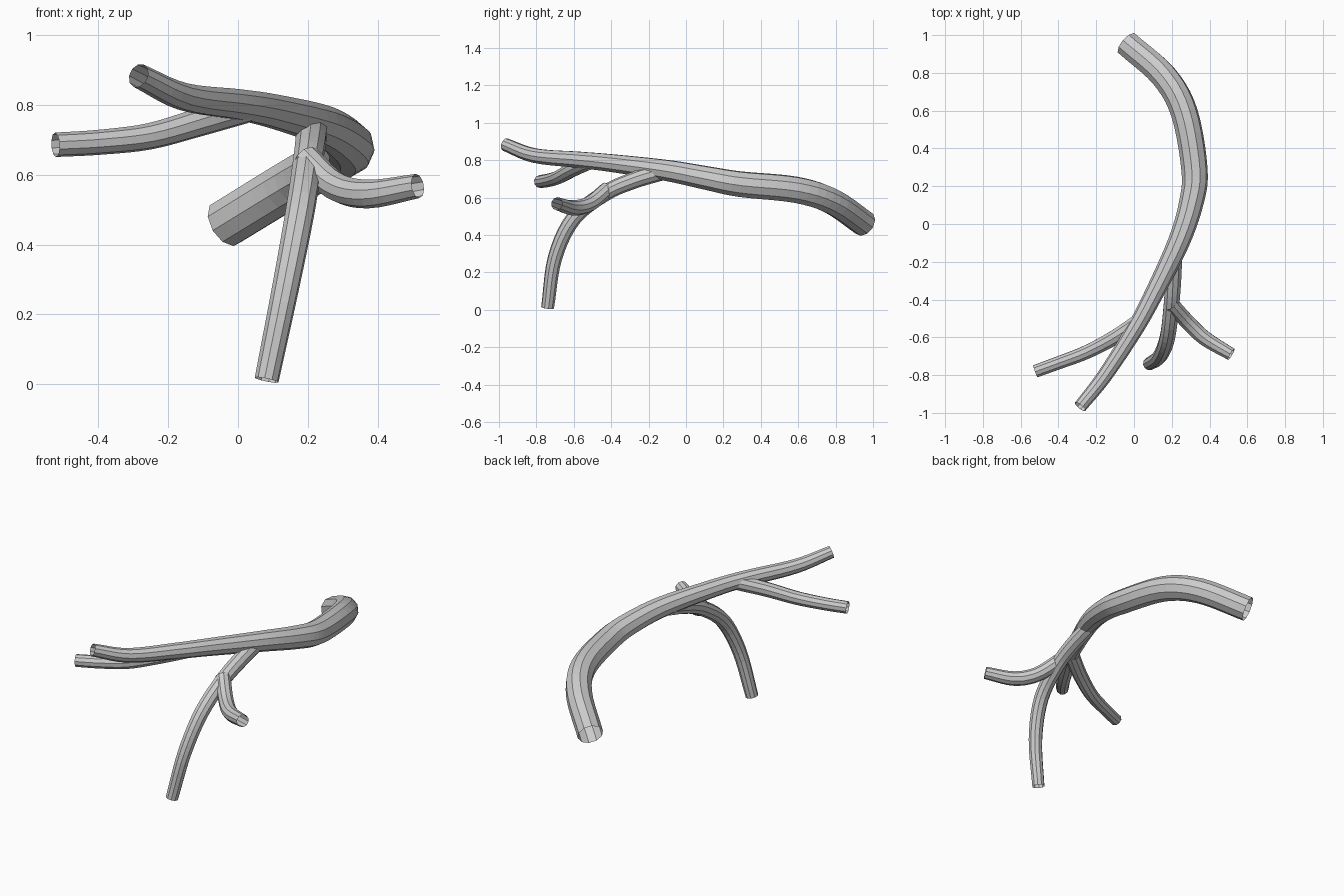
import bpy, bmesh, math
from mathutils import Vector

if "Cube" in bpy.data.objects:
    bpy.data.objects.remove(bpy.data.objects["Cube"])

SIDES = 10
STEPS = 5  # rings between two path points

bark = bpy.data.materials.new("pale_grey")
bark.diffuse_color = (0.6, 0.6, 0.6, 1)
bark.use_nodes = True
bark.node_tree.nodes["Principled BSDF"].inputs["Base Color"].default_value = bark.diffuse_color


def smooth_path(points):
    """Catmull-Rom through (x, y, z, radius) points."""
    p = [Vector(q) for q in points]
    p = [2 * p[0] - p[1]] + p + [2 * p[-1] - p[-2]]
    out = []
    for i in range(1, len(p) - 2):
        a, b, c, d = p[i - 1:i + 3]
        for s in range(STEPS):
            t = s / STEPS
            out.append(0.5 * (2 * b + (c - a) * t + (2 * a - 5 * b + 4 * c - d) * t ** 2
                              + (3 * b - a - 3 * c + d) * t ** 3))
    return out + [p[-2]]


def tube(name, points):
    """Open-ended tapered tube swept along a smooth path."""
    path = smooth_path(points)
    pos = [q.to_3d() for q in path]
    bm = bmesh.new()
    side, last = Vector((0, 0, 1)), None
    for i, c in enumerate(pos):
        tan = (pos[min(i + 1, len(pos) - 1)] - pos[max(i - 1, 0)]).normalized()
        side = (side - tan * side.dot(tan)).normalized()
        up = tan.cross(side)
        ring = []
        for k in range(SIDES):
            a = 2 * math.pi * k / SIDES
            ring.append(bm.verts.new(c + path[i][3] * (side * math.cos(a) + up * math.sin(a))))
        if last:
            for k in range(SIDES):
                n = (k + 1) % SIDES
                bm.faces.new((last[k], last[n], ring[n], ring[k]))
        last = ring
    mesh = bpy.data.meshes.new(name)
    bm.to_mesh(mesh)
    bm.free()
    mesh.materials.append(bark)
    obj = bpy.data.objects.new(name, mesh)
    bpy.context.collection.objects.link(obj)


# Main bough, thick end to thin tip
tube("main_bough", [
    (-0.036, 0.954, 0.46, 0.071), (0.16, 0.78, 0.58, 0.072), (0.267, 0.587, 0.642, 0.072),
    (0.32, 0.29, 0.672, 0.070), (0.305, 0.12, 0.703, 0.065), (0.235, -0.1, 0.745, 0.058),
    (0.09, -0.4, 0.785, 0.049), (-0.01, -0.58, 0.803, 0.045), (-0.16, -0.81, 0.825, 0.040),
    (-0.285, -0.967, 0.884, 0.035)])

# Twig forking off the bough near its tip
tube("left_twig", [
    (0.02, -0.52, 0.79, 0.043), (-0.11, -0.605, 0.751, 0.041), (-0.255, -0.68, 0.71, 0.038),
    (-0.4, -0.735, 0.693, 0.036), (-0.523, -0.78, 0.686, 0.035)])

# Limb bending down to the ground
tube("hanging_limb", [
    (0.212, -0.14, 0.735, 0.046), (0.208, -0.28, 0.692, 0.045), (0.198, -0.43, 0.625, 0.043),
    (0.177, -0.6, 0.49, 0.042), (0.137, -0.7, 0.28, 0.039), (0.082, -0.74, 0.012, 0.035)])

# Twig curling out of the limb
tube("right_twig", [
    (0.195, -0.42, 0.645, 0.042), (0.28, -0.515, 0.567, 0.042), (0.375, -0.605, 0.545, 0.041),
    (0.515, -0.69, 0.568, 0.035)])
